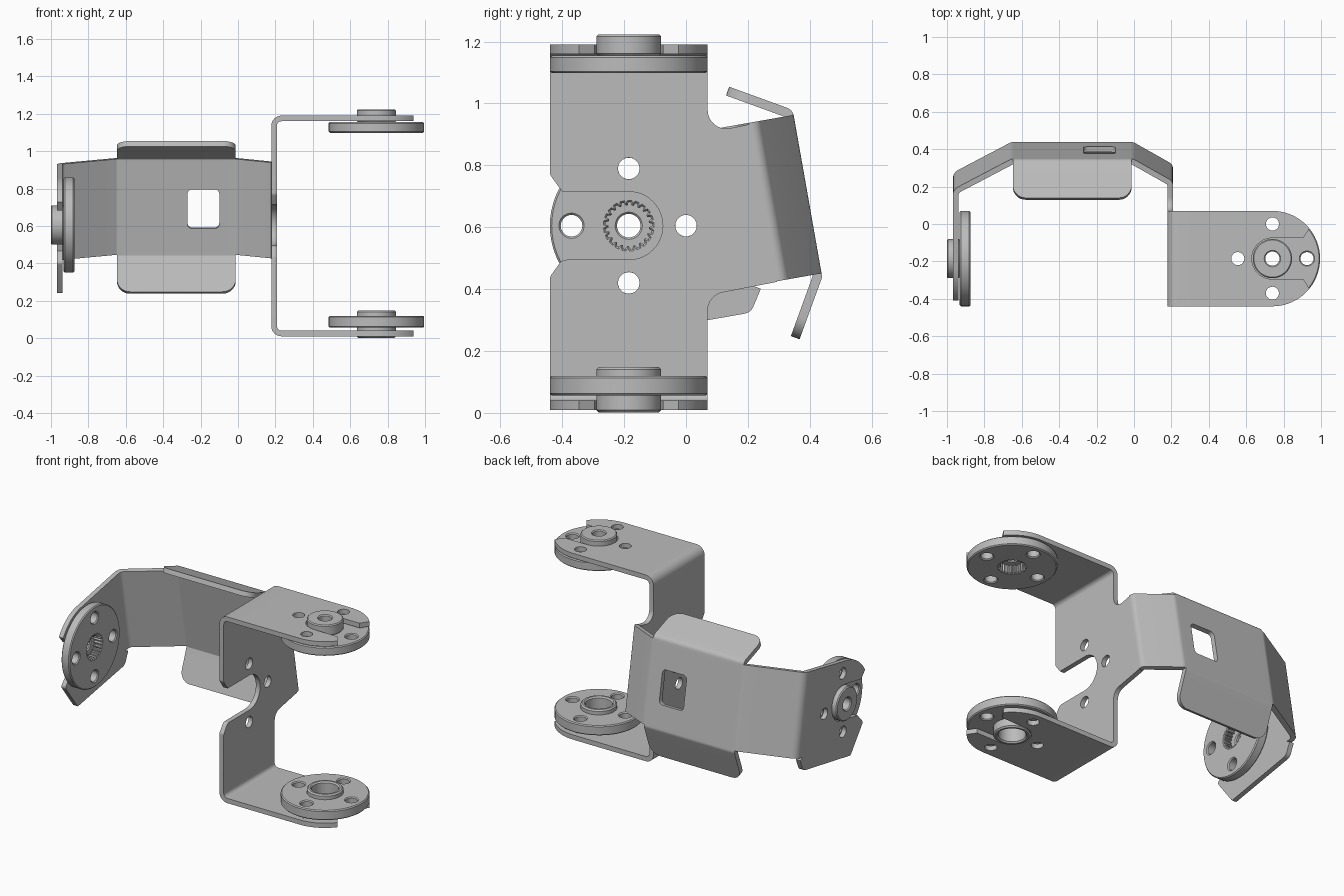
import bpy
from math import sin, cos, tan, pi, radians
from mathutils import Vector, Matrix

cube = bpy.data.objects.get("Cube")
if cube:
    bpy.data.objects.remove(cube)

metal = bpy.data.materials.new("grey metal")
metal.use_nodes = True
GREY = (0.5, 0.5, 0.5, 1)
metal.diffuse_color = GREY
metal.node_tree.nodes["Principled BSDF"].inputs["Base Color"].default_value = GREY

T = 0.03              # sheet thickness
R = 0.255             # horn radius
HOLE_AT = 0.185       # bolt circle radius
TILT = radians(10)
YC, ZC = -0.185, 0.605
HX = 0.74             # horn axis of the fork
YZ = Matrix(((0, 0, 1, 0), (1, 0, 0, 0), (0, 1, 0, 0), (0, 0, 0, 1)))
XZ = Matrix(((1, 0, 0, 0), (0, 0, -1, 0), (0, 1, 0, 0), (0, 0, 0, 1)))
ARM = Matrix.Translation((0, YC, ZC)) @ Matrix.Rotation(TILT, 4, 'X')


def at(x, y, z):
    return Matrix.Translation((x, y, z))


def arc(r, a, b, n=16, x=0, y=0):
    steps = [radians(a + (b - a) * i / n) for i in range(n + 1)]
    return [(x + r * cos(t), y + r * sin(t)) for t in steps]


def circle(r, x=0, y=0, n=32):
    return arc(r, 0, 360, n, x, y)[:-1]


def bolt_holes(angles, turn=0):
    return [circle(0.035, HOLE_AT * cos(radians(a) + turn),
                   HOLE_AT * sin(radians(a) + turn), 20) for a in angles]


def fillet(points, closed=True):
    """Round each corner given as (x, y, radius)."""
    out, n = [], len(points)
    for i, p in enumerate(points):
        c = Vector(p[:2])
        if len(p) < 3 or (not closed and i in (0, n - 1)):
            out.append(c)
            continue
        d1 = (Vector(points[i - 1][:2]) - c).normalized()
        d2 = (Vector(points[(i + 1) % n][:2]) - c).normalized()
        half = d1.angle(d2) / 2
        mid = c + (d1 + d2).normalized() * p[2] / sin(half)
        a = (c + d1 * p[2] / tan(half) - mid).normalized()
        b = (c + d2 * p[2] / tan(half) - mid).normalized()
        out += [mid + a.slerp(b, k / 8).normalized() * p[2] for k in range(9)]
    return out


def plate(name, loops, depth, matrix, bevel=0.0):
    """Extrude an outline with holes, centred on its own plane."""
    curve = bpy.data.curves.new(name, 'CURVE')
    curve.dimensions, curve.fill_mode = '2D', 'BOTH'
    curve.extrude = depth / 2 - bevel
    curve.bevel_depth, curve.bevel_resolution, curve.offset = bevel, 0, -bevel
    for loop in loops:
        s = curve.splines.new('POLY')
        s.points.add(len(loop) - 1)
        for pt, co in zip(s.points, loop):
            pt.co = (co[0], co[1], 0, 1)
        s.use_cyclic_u = True
    tmp = bpy.data.objects.new(name + "_outline", curve)
    bpy.context.collection.objects.link(tmp)
    bpy.context.view_layer.update()
    mesh = bpy.data.meshes.new_from_object(
        tmp.evaluated_get(bpy.context.evaluated_depsgraph_get()))
    bpy.data.objects.remove(tmp)
    ob = bpy.data.objects.new(name, mesh)
    bpy.context.collection.objects.link(ob)
    mesh.materials.clear()
    mesh.materials.append(metal)
    ob.matrix_world = matrix
    bpy.ops.object.select_all(action='DESELECT')
    ob.select_set(True)
    bpy.context.view_layer.objects.active = ob
    bpy.ops.object.shade_smooth_by_angle(angle=radians(30))
    return ob


def strip(name, path, width, matrix):
    """Bent sheet: thicken a rounded path and extrude it across its width."""
    pts = fillet(path, closed=False)
    left, right = [], []
    for i, p in enumerate(pts):
        d1 = (p - pts[max(i - 1, 0)]).normalized()
        d2 = (pts[min(i + 1, len(pts) - 1)] - p).normalized()
        d1, d2 = (d1 if d1.length else d2), (d2 if d2.length else d1)
        t = (d1 + d2).normalized()
        off = Vector((-t.y, t.x)) * T / 2 / t.dot(d1)
        left.append(p + off)
        right.append(p - off)
    return plate(name, [left + right[::-1]], width, matrix)


def slot(reach):
    """Open slot towards +x, from the lower lip to the upper lip."""
    return [(reach, -0.11)] + arc(0.11, -90, -270, 24) + [(reach, 0.11)]


def rounded_end(start):
    return ([(start, -R)] + arc(R, -90, -39) + slot(0.165)
            + arc(R, 39, 90) + [(start, R)])


def horn(name, matrix):
    """Servo disc with toothed bore; the boss points along local +z."""
    teeth = [((0.076 if i % 4 < 2 else 0.066) * cos(i * pi / 42),
              (0.076 if i % 4 < 2 else 0.066) * sin(i * pi / 42)) for i in range(84)]
    plate(name + "_disc", [circle(R, n=64), teeth] + bolt_holes((0, 90, 180, 270)),
          0.057, matrix @ at(0, 0, -0.0285), 0.006)
    plate(name + "_boss", [circle(0.105, n=48), circle(0.038)],
          0.068, matrix @ at(0, 0, 0.034), 0.006)


# Fork: two flanges, their bends and the side wall
for name, z, s in (("top", 1.175, -1), ("bottom", 0.025, 1)):
    plate(name + "_flange", [rounded_end(0.3 - HX)] + bolt_holes((90, 180, 270)),
          T, at(HX, YC, z))
    strip(name + "_flange_bend",
          [(0.3, z), (0.193, z, 0.04), (0.193, z + s * 0.075)], 2 * R,
          at(0, YC, 0) @ XZ)


def tilted(u, v):
    return (u * cos(TILT) - v * sin(TILT), u * sin(TILT) + v * cos(TILT))


top_z, low_z = 1.1 - ZC, 0.1 - ZC
wall = fillet([(R, low_z), (R, -0.225, 0.06), tilted(0.44, -0.262),
               tilted(0.44, 0.255), (R, 0.3, 0.06), (R, top_z), (-R, top_z),
               (-R, 0.165, 0.03), (-0.215, 0.11, 0.03)])
wall += arc(0.11, 90, -90, 24)
wall += fillet([(0, -0.11), (-0.215, -0.11, 0.03), (-R, -0.165, 0.03),
                (-R, low_z)], closed=False)
plate("side_wall", [wall] + bolt_holes((0, 90, 270)), T, at(0.193, YC, ZC) @ YZ)

# Tilted arm: back panel with window, slanted sides
window = [(-0.27, -0.117, 0.025), (-0.1, -0.117, 0.025),
          (-0.1, 0.095, 0.025), (-0.27, 0.095, 0.025)]
plate("back_panel", [[(-0.61, -0.245), (-0.05, -0.245), (-0.05, 0.245),
                      (-0.61, 0.245)], fillet(window)],
      T, ARM @ at(0, 0.572, 0) @ XZ)
strip("left_slant", [(-0.05, 0.572), (-0.008, 0.572, 0.03),
                     (0.193, 0.457, 0.02), (0.193, 0.44)], 0.52, ARM)
strip("right_slant", [(-0.61, 0.572), (-0.652, 0.572, 0.03),
                      (-0.954, 0.411, 0.04), (-0.954, 0.36)], 0.52, ARM)

# Folded tabs above and below the back panel
for name, s, angle in (("upper_tab", 1, 150), ("lower_tab", -1, 240)):
    d = Vector((cos(radians(angle)), sin(radians(angle))))
    fold = Vector((0.572, s * 0.268))
    knee = fold + d * 0.06
    frame = ARM @ at(-0.33, 0, 0) @ YZ
    strip(name + "_fold", [(0.572, s * 0.24), (*fold, 0.02), tuple(knee)],
          0.635, frame)
    h = 0.3175
    flap = fillet([(0, -h), (0.15, -h, 0.07), (0.15, h, 0.07), (0, h)])
    plate(name, [flap], T, frame @ at(*knee, 0)
          @ Matrix.Rotation(radians(angle), 4, 'Z') @ Matrix.Rotation(pi / 2, 4, 'X'))

# End plate of the arm
lip = [(-x, y) for x, y in slot(0.17)]
heel = fillet([(0.385, -0.275), (0.34, -0.345, 0.04), (-0.14, -0.345, 0.01),
               (-0.235, -0.16, 0.02), lip[0]], closed=False)
end = [(0.36, -0.26)] + heel + lip[1:] + arc(R, 141, 90) + [(0.36, 0.26)]
plate("end_plate", [end] + bolt_holes((0, 90, 270), -TILT),
      T, ARM @ at(-0.954, 0, 0) @ YZ)

# Horns
horn("top_horn", at(HX, YC, 1.155))
horn("end_horn", at(-0.932, YC, ZC) @ Matrix.Rotation(-pi / 2, 4, 'Y'))
plate("bottom_horn_disc", [circle(R, n=64), circle(0.1)] + bolt_holes((0, 90, 180, 270)),
      0.062, at(HX, YC, 0.088), 0.006)
plate("bottom_horn_boss", [circle(0.105, n=48), circle(0.078)],
      0.147, at(HX, YC, 0.0755), 0.008)
